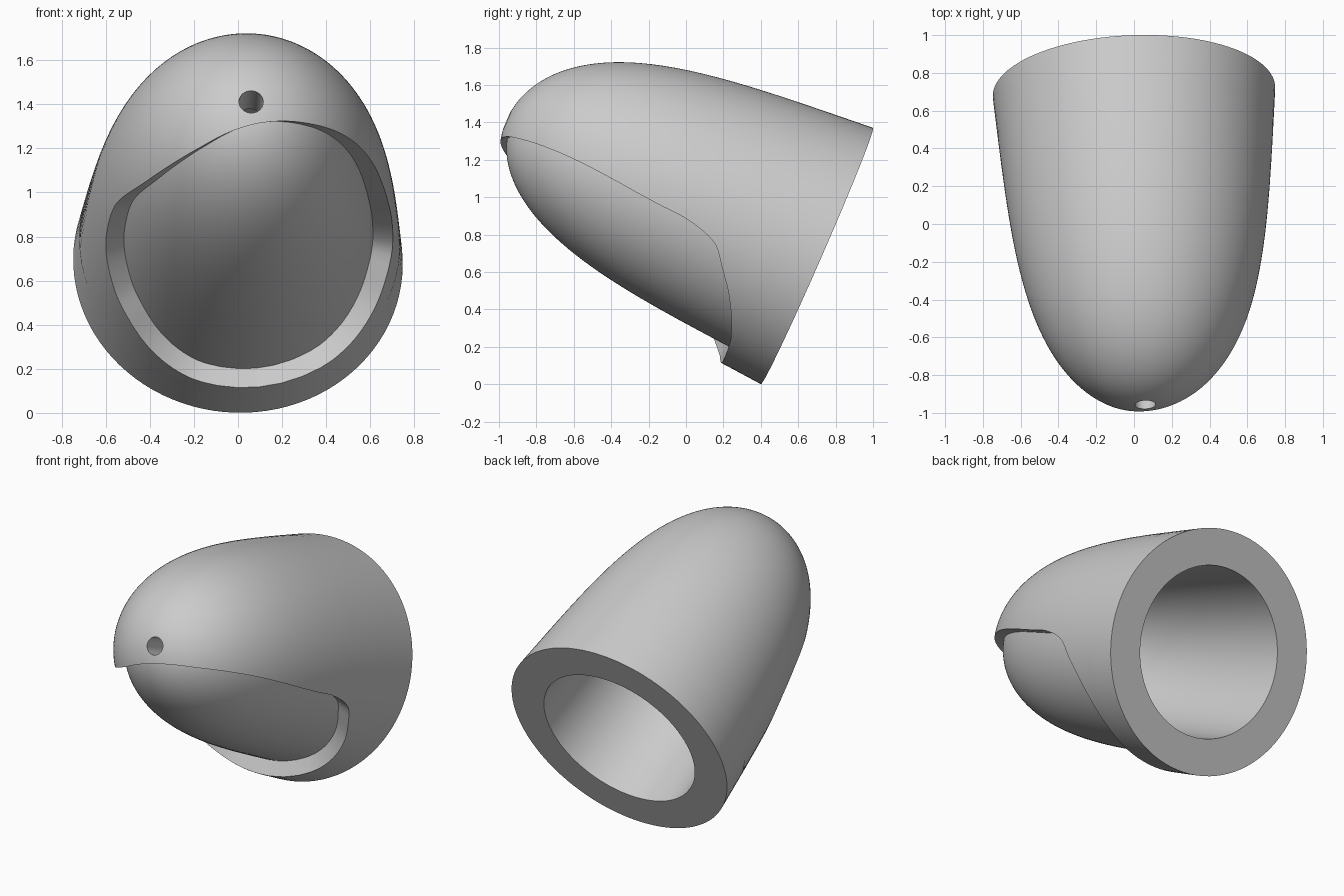
import bpy, bmesh, math
from mathutils import Vector

if "Cube" in bpy.data.objects:
    bpy.data.objects.remove(bpy.data.objects["Cube"])

LENGTH, RADIUS = 1.813, 0.748      # outer dome
BORE, STEP = 0.055, 0.238          # nose hole radius, start of the recess
N_UP, N_LOW = 96, 48

# Recess edge: axial position, cut height below the axis, sideways slope
EDGE = [(.238, -.74, .10), (.256, -.66, .14), (.354, -.51, .17), (.46, -.39, .18),
        (.55, -.29, .18), (.73, -.19, .12), (.90, -.155, .09), (1.09, -.135, .09),
        (1.42, -.14, .17), (1.70, -.13, .22), (1.82, -.105, .22)]

axis = Vector((0.033, -0.916, 0.401)).normalized()
side = Vector((1, 0.036, 0))
side = (side - axis * side.dot(axis)).normalized()
up = side.cross(-axis)
centre = Vector((0, 0.70, 0.686))


def dome(t):
    """Radius of the dome at distance t from the base."""
    u = min(max(t / LENGTH, 0), 1)
    return RADIUS * math.sqrt(max(0, 1 - u * (.38 + .62 * u ** 2.9)))


def dome_inverse(r):
    lo, hi = 0, LENGTH
    for _ in range(40):
        mid = (lo + hi) / 2
        lo, hi = (mid, hi) if dome(mid) > r else (lo, mid)
    return lo


def edge(t):
    """Smoothly interpolated recess edge: (half angle, roll)."""
    i = 0
    while i < len(EDGE) - 2 and t > EDGE[i + 1][0]:
        i += 1
    vals = []
    for k in (1, 2):
        def slope(j):
            a, b = EDGE[max(j - 1, 0)], EDGE[min(j + 1, len(EDGE) - 1)]
            return (b[k] - a[k]) / (b[0] - a[0])
        p, q = EDGE[i], EDGE[i + 1]
        h = q[0] - p[0]
        s = min(max((t - p[0]) / h, 0), 1)
        vals.append((2*s**3 - 3*s*s + 1) * p[k] + (s**3 - 2*s*s + s) * h * slope(i)
                    + (3*s*s - 2*s**3) * q[k] + (s**3 - s*s) * h * slope(i + 1))
    roll = math.atan(vals[1])
    c = vals[0] * math.cos(roll) / dome(t)
    return math.acos(max(-1, min(1, c))), roll


bm = bmesh.new()


def arc(t, r, a0, a1, roll, n):
    row = []
    for i in range(n + 1):
        a = a0 + (a1 - a0) * i / n - roll
        row.append(bm.verts.new(centre + axis * t
                                + (side * math.sin(a) + up * math.cos(a)) * r))
    return row


def skin(rows):
    for p, q in zip(rows, rows[1:]):
        for i in range(len(p) - 1):
            bm.faces.new((p[i], p[i + 1], q[i + 1], q[i]))


# Ring positions, crowded towards both ends of the recess
nose = dome_inverse(0.103)
tip = dome_inverse(BORE)
M = 72
ts = [STEP + (nose - STEP) * (1 - math.cos(math.pi * i / M)) / 2 for i in range(M + 1)]
cuts = [edge(t) for t in ts]
cuts[0] = (math.pi, cuts[0][1])
cuts[-1] = (math.pi, cuts[-1][1])


def full(t, r, roll):
    return arc(t, r, -math.pi, math.pi, roll, N_UP)


# Outer shell, nose hole, cavity and rear rim as one turned skin
r0, r1 = cuts[0][1], cuts[-1][1]
rows = [full(STEP * i / 4, dome(STEP * i / 4), r0) for i in range(4)]
outer = [arc(t, dome(t), -h, h, roll, N_UP) for t, (h, roll) in zip(ts, cuts)]
rows += outer
for r in (0.09, 0.075, BORE):
    rows.append(full(dome_inverse(r), r, r1))
inner_len = 1.61
cav_tip = dome_inverse(BORE / 0.70) * inner_len / LENGTH
for i in range(41):
    t = cav_tip * math.cos(math.pi / 2 * i / 40)
    roll = r1 + (r0 - r1) * i / 40
    rows.append(full(t, 0.70 * dome(t * LENGTH / inner_len), roll))
rows.append(rows[0])
skin(rows)

# Recessed lower face
low = [arc(t * 0.983, dome(t) * 0.868, h, 2 * math.pi - h, roll, N_LOW)
       for t, (h, roll) in zip(ts, cuts)]
skin(low)

# Step wall between the shell edge and the recessed face
skin([[o[-1], l[0]] for o, l in zip(outer, low)])
skin([[o[0], l[-1]] for o, l in zip(outer, low)])

bmesh.ops.remove_doubles(bm, verts=bm.verts, dist=0.0004)
bmesh.ops.dissolve_degenerate(bm, edges=bm.edges, dist=0.0002)
bmesh.ops.recalc_face_normals(bm, faces=bm.faces)

mesh = bpy.data.meshes.new("hollow_dome")
bm.to_mesh(mesh)
bm.free()
obj = bpy.data.objects.new("hollow_dome", mesh)
bpy.context.collection.objects.link(obj)

grey = bpy.data.materials.new("grey")
grey.diffuse_color = (0.6, 0.6, 0.6, 1)
grey.use_nodes = True
grey.node_tree.nodes["Principled BSDF"].inputs["Base Color"].default_value = grey.diffuse_color
mesh.materials.append(grey)

bpy.context.view_layer.objects.active = obj
obj.select_set(True)
bpy.ops.object.shade_smooth_by_angle(angle=math.radians(35))
